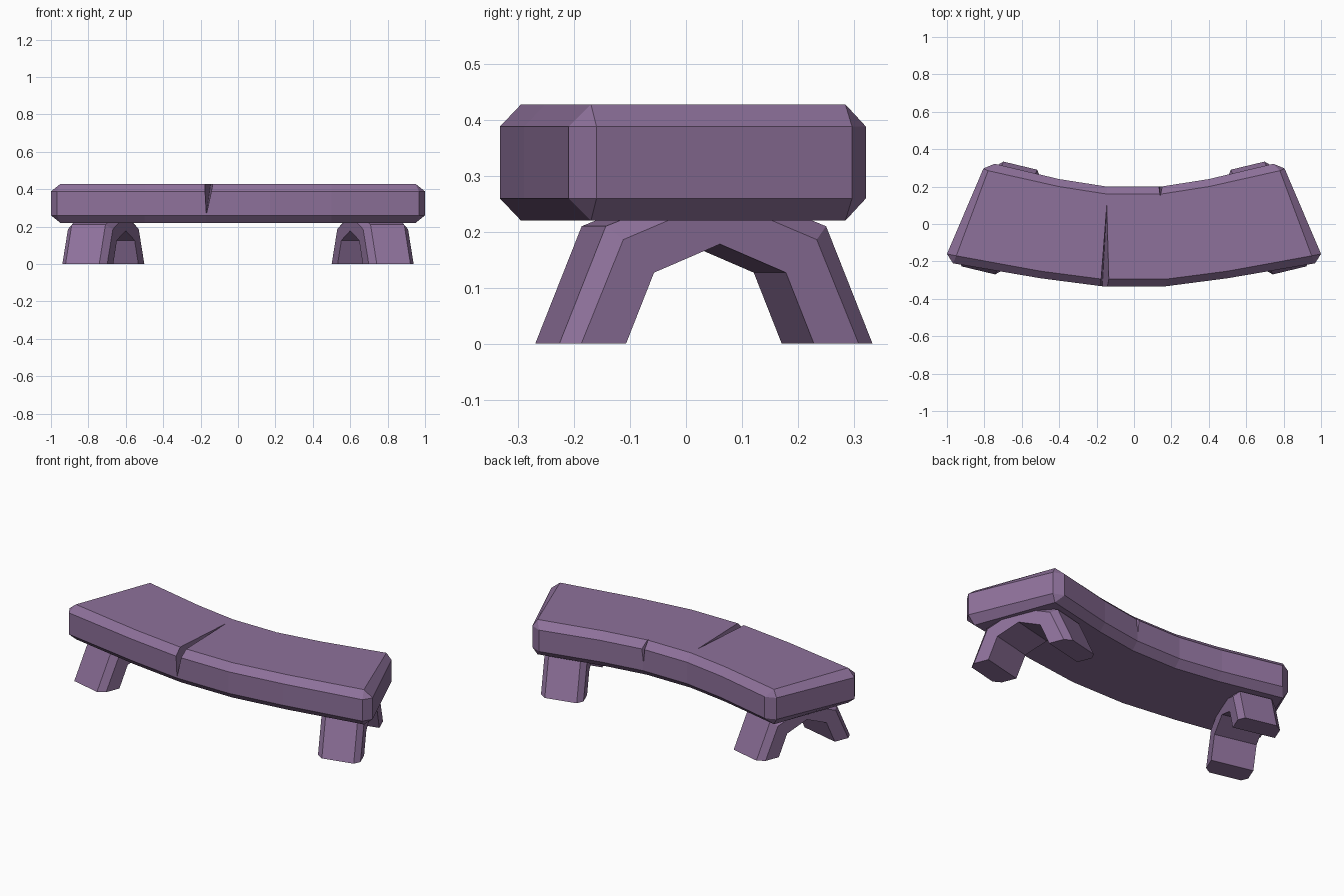
import bpy, bmesh

if "Cube" in bpy.data.objects:
    bpy.data.objects.remove(bpy.data.objects["Cube"])

stone = bpy.data.materials.new("purple stone")
stone.diffuse_color = (0.27, 0.165, 0.325, 1)
stone.use_nodes = True
stone.node_tree.nodes["Principled BSDF"].inputs["Base Color"].default_value = stone.diffuse_color


def make(name, verts, faces):
    me = bpy.data.meshes.new(name)
    bm = bmesh.new()
    vs = [bm.verts.new(v) for v in verts]
    for f in faces:
        bm.faces.new([vs[i] for i in f])
    bmesh.ops.remove_doubles(bm, verts=bm.verts, dist=0.0005)
    bmesh.ops.recalc_face_normals(bm, faces=bm.faces)
    bm.to_mesh(me)
    bm.free()
    ob = bpy.data.objects.new(name, me)
    bpy.context.collection.objects.link(ob)
    me.materials.append(stone)
    return ob


def loft(rings, caps=True):
    n = len(rings[0])
    verts = [p for r in rings for p in r]
    faces = [(k * n + i, k * n + (i + 1) % n, (k + 1) * n + (i + 1) % n, (k + 1) * n + i)
             for k in range(len(rings) - 1) for i in range(n)]
    faces += [tuple(range(n)), tuple(range(len(verts) - n, len(verts)))]
    return verts, faces


# curved seat: full outline and inset outline, mirrored across x
full = [(0.17, -0.333), (0.50, -0.29), (0.968, -0.21), (1.0, -0.16),
        (0.805, 0.297), (0.745, 0.322), (0.40, 0.24), (0.145, 0.20)]
inset = [(0.17, -0.295), (0.50, -0.252), (0.95, -0.17), (0.95, -0.17),
         (0.78, 0.285), (0.78, 0.285), (0.40, 0.20), (0.145, 0.16)]


def ring(half, z):
    return [(x, y, z) for x, y in half] + [(-x, y, z) for x, y in reversed(half)]


seat = make("seat", *loft([ring(inset, 0.22), ring(full, 0.26),
                           ring(full, 0.388), ring(inset, 0.428)]))

# wedge-shaped cracks cut into the front and back edges
tetra = [(0, 1, 2), (0, 1, 3), (1, 2, 3), (0, 2, 3)]
cracks = {
    "front_crack_cutter": [(-0.145, 0.11, 0.432), (-0.182, -0.36, 0.45),
                           (-0.128, -0.36, 0.45), (-0.17, -0.345, 0.26)],
    "back_crack_cutter": [(0.14, 0.15, 0.432), (0.125, 0.22, 0.45),
                          (0.165, 0.22, 0.45), (0.14, 0.208, 0.28)],
}
for name, pts in cracks.items():
    cutter = make(name, pts, tetra)
    cutter.hide_render = True
    cutter.hide_set(True)
    mod = seat.modifiers.new(name, 'BOOLEAN')
    mod.operation = 'DIFFERENCE'
    mod.solver = 'EXACT'
    mod.object = cutter

# arched legs: stations of (length, height) for inner, side and outer edges
foot = ((0.168, 0), (0.248, 0), (0.28, 0))
knee = ((0.118, 0.127), (0.173, 0.186), (0.197, 0.21))
crown = ((0, 0.178), (0, 0.26), (0, 0.29))
stations = [(-1, foot), (-1, knee), (1, crown), (1, knee), (1, foot)]
for name, side in (("right_leg", 1), ("left_leg", -1)):
    rings = []
    for sign, (inner, edge, outer) in stations:
        r = []
        for w, (v, z) in ((-0.12, inner), (-0.12, edge), (-0.09, outer),
                          (0.09, outer), (0.12, edge), (0.12, inner)):
            v *= sign
            r.append((side * (0.72 + w - 0.4 * v), 0.032 + v + 0.24 * w, z))
        rings.append(r)
    make(name, *loft(rings))
